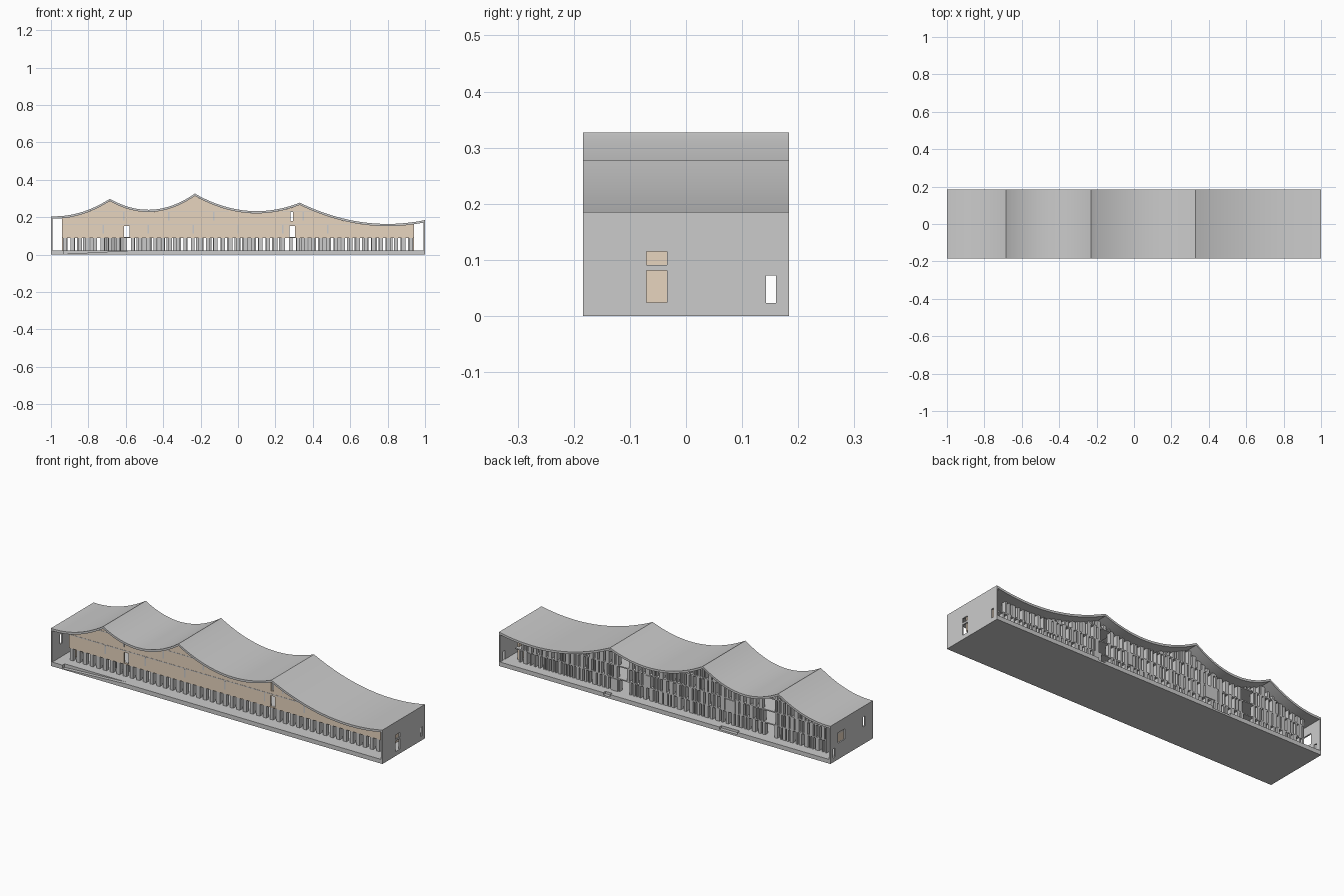
import bpy, bmesh, random
from mathutils import Matrix, Vector

if "Cube" in bpy.data.objects:
    bpy.data.objects.remove(bpy.data.objects["Cube"])

random.seed(4)
Y = 0.184            # half depth of roof and base
BASE = 0.023         # top of the plinth
FRONT, BACK = -0.114, 0.13   # facade planes
CORE = 0.94          # half length of the enclosed core
FLOORS = (0.088, 0.158, 0.228)
T = 0.012            # roof thickness

tan = bpy.data.materials.new("tan_cladding")
tan.diffuse_color = (0.8, 0.66, 0.52, 1)
tan.use_nodes = True
tan.node_tree.nodes["Principled BSDF"].inputs["Base Color"].default_value = tan.diffuse_color

# Sagging roof bays: end x, valley x, valley z, curvature
BAYS = ((-0.685, -0.98, 0.205, 1.08), (-0.23, -0.48, 0.24, 1.39),
        (0.33, 0.10, 0.2327, 0.857), (1.01, 0.80, 0.1644, 0.514))


def roof(x):
    for end, vx, vz, k in BAYS:
        if x <= end + 1e-6:
            return vz + k * (x - vx) ** 2


def under(x):
    return roof(x) - T


def samples(a, b):
    xs = {round(a + (b - a) * i / 80, 4) for i in range(81)}
    xs |= {p[0] for p in BAYS if a < p[0] < b}
    return sorted(xs)


def finish(name, bm, mat=None):
    bmesh.ops.recalc_face_normals(bm, faces=bm.faces)
    me = bpy.data.meshes.new(name)
    bm.to_mesh(me)
    bm.free()
    ob = bpy.data.objects.new(name, me)
    bpy.context.collection.objects.link(ob)
    if mat:
        me.materials.append(mat)
    return ob


def add_box(bm, x0, x1, y0, y1, z0, z1):
    m = Matrix.Translation(((x0 + x1) / 2, (y0 + y1) / 2, (z0 + z1) / 2))
    m = m @ Matrix.Diagonal((x1 - x0, y1 - y0, z1 - z0, 1))
    bmesh.ops.create_cube(bm, size=1, matrix=m)


def boxes(name, dims, mat=None):
    bm = bmesh.new()
    for d in dims:
        add_box(bm, *d)
    return finish(name, bm, mat)


def strip(name, xs, bot, top, y0, y1, mat=None):
    """Slab following two height curves along x."""
    bm = bmesh.new()
    rings = [[bm.verts.new(p) for p in ((x, y0, bot(x)), (x, y1, bot(x)),
             (x, y1, top(x)), (x, y0, top(x)))] for x in xs]
    for a, b in zip(rings, rings[1:]):
        for i in range(4):
            bm.faces.new((a[i], a[(i + 1) % 4], b[(i + 1) % 4], b[i]))
    bm.faces.new(rings[0])
    bm.faces.new(rings[-1])
    return finish(name, bm, mat)


def cut(ob, cutter):
    cutter.hide_render = True
    mod = ob.modifiers.new("openings", 'BOOLEAN')
    mod.operation, mod.object, mod.solver = 'DIFFERENCE', cutter, 'EXACT'
    bpy.context.view_layer.objects.active = ob
    bpy.ops.object.modifier_apply(modifier=mod.name)
    bpy.data.objects.remove(cutter)


def runs(z):
    """Stretches of the core where the roof clears height z."""
    out, cur = [], []
    for x in samples(-CORE, CORE):
        if under(x) > z:
            cur.append(x)
        else:
            if len(cur) > 1:
                out.append((cur[0], cur[-1]))
            cur = []
    if len(cur) > 1:
        out.append((cur[0], cur[-1]))
    return out


# Roof
shell = strip("wavy_roof", samples(-1, 1), under, roof, -Y, Y)
bpy.context.view_layer.objects.active = shell
shell.select_set(True)
bpy.ops.object.shade_smooth_by_angle()

# Plinth with ramp recess in front and two entry notches behind
plinth = boxes("plinth", [(-1, 1, -Y, Y, 0, BASE)])
cut(plinth, strip("ramp_cutter", (-0.93, -0.56), lambda x: 0.004 if x < -0.9 else 0.0225,
                  lambda x: 0.05, -0.2, -0.165))
cut(plinth, boxes("notch_cutter", [(-0.44, -0.33, 0.165, 0.2, 0.01, 0.05),
                                   (0.33, 0.37, 0.165, 0.2, 0.01, 0.05)]))

# End walls with door, windows and the through slot
slot = (0.143, 0.16, BASE, 0.072)
for name, x0, x1, holes in (
        ("right_end_wall", 0.992, 1, [(-0.07, -0.034, BASE + 0.001, 0.081),
                                      (-0.07, -0.034, 0.091, 0.115), slot]),
        ("left_end_wall", -1, -0.992, [(0.06, 0.12, 0.088, 0.145),
                                       (-0.115, -0.095, 0.094, 0.148), slot])):
    wall = strip(name, (x0, x1), lambda x: BASE, under, -Y, Y)
    cut(wall, boxes("hole_cutter", [(x0 - 0.1, x1 + 0.1, *h) for h in holes]))

# Clad front wall with tall openings
front = strip("front_cladding", samples(-CORE, CORE), lambda x: FLOORS[0], under,
              FRONT, FRONT + 0.01, tan)
cut(front, boxes("window_cutter", [(x - 0.014, x + 0.014, -0.2, 0, a, b) for x, a, b in
                 ((-0.595, 0.093, 0.153), (0.29, 0.093, 0.153))]
                 + [(0.28, 0.295, -0.2, 0, 0.18, 0.228)]))

# Core end walls
for s, n in ((1, "right"), (-1, "left")):
    xs = sorted((s * CORE, s * (CORE - 0.01)))
    strip(n + "_core_wall", xs, lambda x: BASE, under, FRONT + 0.01, BACK - 0.02, tan)

# Floors and thin joint bands on the cladding
bands = []
for i, z in enumerate(FLOORS):
    spans = runs(z + 0.006)
    boxes("floor_%d" % (i + 1), [(a, b, FRONT + 0.01, BACK, z, z + 0.006) for a, b in spans])
    bands += [(a, b, FRONT - 0.001, FRONT + 0.001, z + 0.002, z + 0.006)
              for a, b in spans if i]
for z0, z1, x in ((0.113, 0.158, -0.72), (0.183, 0.228, -0.85)):
    while x < 0.92:
        if under(x) > z1:
            bands.append((x - 0.004, x + 0.004, FRONT - 0.001, FRONT + 0.001, z0, z1))
        x += 0.24
boxes("cladding_joints", bands)

# Front colonnade of evenly spaced fins
n = 47
boxes("front_colonnade", [(x - 0.01, x + 0.01, FRONT, FRONT + 0.022, BASE, FLOORS[0])
                          for x in (-0.925 + 1.85 * i / (n - 1) for i in range(n))])

# Dense slatted screen in the entrance
boxes("entrance_slats", [(x, x + 0.003, -0.06, -0.04, BASE, FLOORS[0])
                         for x in (-0.72 + 0.006 * i for i in range(19))])

# Back facade: irregular fins on every storey, left open at the passages
fins, frames = [], []
levels = (BASE,) + tuple(z + 0.006 for z in FLOORS)
for i, z in enumerate(levels):
    x = -CORE
    while x < CORE - 0.03:
        w = random.choice((0.006, 0.01, 0.016, 0.022))
        top = min(under(x), under(x + w)) + 0.003
        if i < 3:
            top = min(FLOORS[i], top)
        blocked = any(c - 0.02 < x + w and x < c + 0.02 for c in (-0.595, 0.29))
        if top > z + 0.006 and not (blocked and i < 3):
            fins.append((x, x + w, BACK - 0.024, BACK, z, top))
        x += w + random.choice((0.008, 0.012, 0.018))
boxes("back_fins", fins)

# Larger solid panels among the back fins
boxes("back_panels", [(-0.39, -0.33, BACK - 0.01, BACK + 0.004, 0.094, 0.158),
                      (0.32, 0.36, BACK - 0.01, BACK + 0.004, BASE, 0.088),
                      (0.12, 0.15, BACK - 0.01, BACK + 0.004, 0.094, 0.158)])
